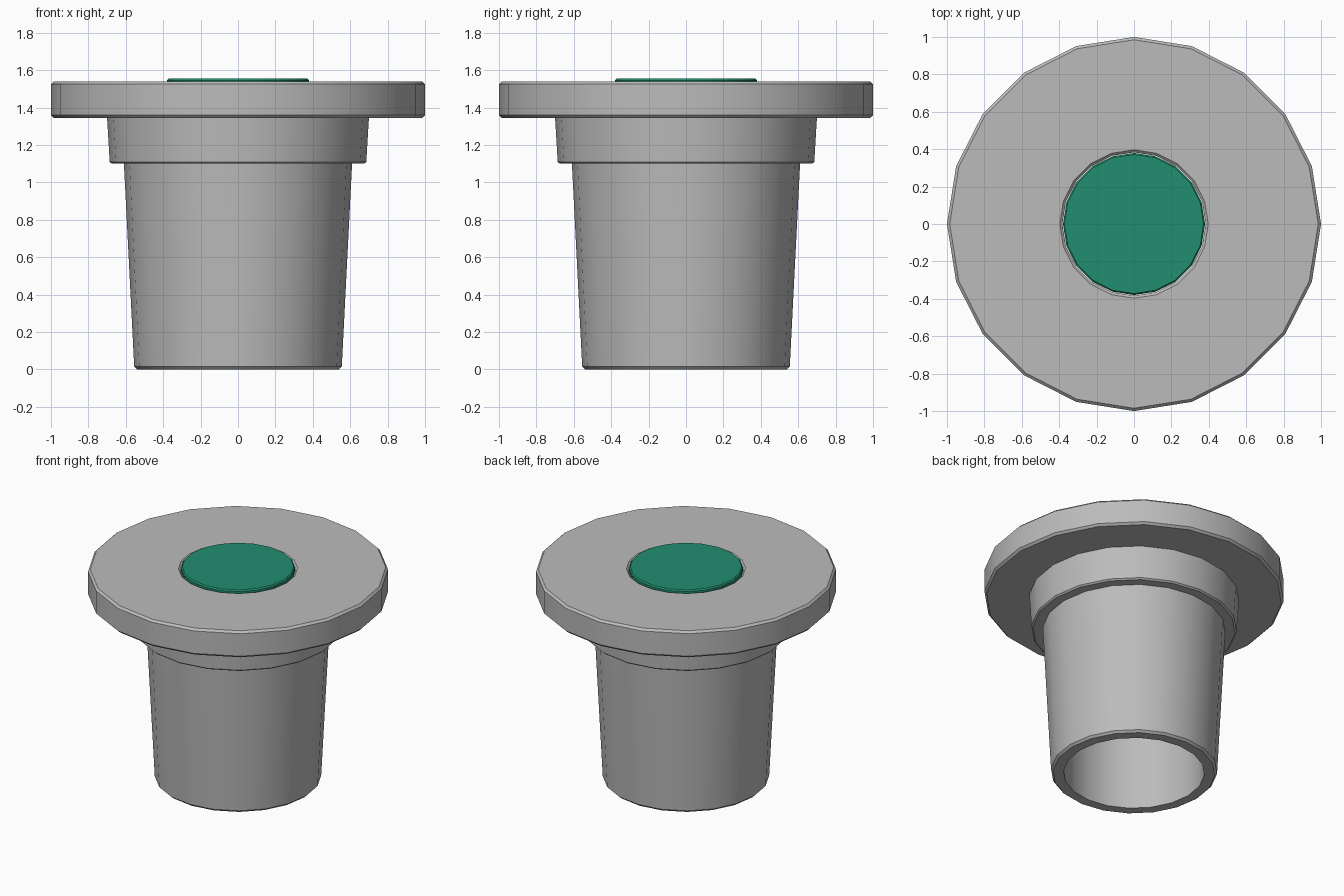
import bpy, bmesh, math

if "Cube" in bpy.data.objects:
    bpy.data.objects.remove(bpy.data.objects["Cube"])

SIDES = 20


def material(name, rgb):
    m = bpy.data.materials.new(name)
    m.diffuse_color = (*rgb, 1.0)
    m.use_nodes = True
    m.node_tree.nodes["Principled BSDF"].inputs["Base Color"].default_value = m.diffuse_color
    return m


def lathe(name, profile, mat, closed=False):
    """Spin (radius, z) points around z; radius 0 makes a flat cap."""
    bm = bmesh.new()
    rings = []
    for r, z in profile:
        rings.append([bm.verts.new((r * math.cos(2 * math.pi * i / SIDES),
                                    r * math.sin(2 * math.pi * i / SIDES), z))
                      for i in range(SIDES)])
    pairs = list(zip(rings, rings[1:]))
    if closed:
        pairs.append((rings[-1], rings[0]))
    else:
        bm.faces.new(rings[0])
        bm.faces.new(rings[-1])
    for a, b in pairs:
        for i in range(SIDES):
            j = (i + 1) % SIDES
            bm.faces.new((a[i], a[j], b[j], b[i]))
    bmesh.ops.recalc_face_normals(bm, faces=bm.faces)
    me = bpy.data.meshes.new(name)
    bm.to_mesh(me)
    bm.free()
    me.materials.append(mat)
    ob = bpy.data.objects.new(name, me)
    bpy.context.collection.objects.link(ob)
    bpy.context.view_layer.objects.active = ob
    ob.select_set(True)
    bpy.ops.object.shade_smooth_by_angle(angle=math.radians(30))
    ob.select_set(False)
    return ob


grey = material("light grey", (0.5, 0.5, 0.5))
green = material("green", (0.015, 0.27, 0.16))

# Hollow housing: tapered tube, collar, wide flange, bore open at the bottom
lathe("housing", [
    (0.47, 0.0), (0.54, 0.0), (0.555, 0.015),
    (0.61, 1.10), (0.675, 1.10), (0.686, 1.11),
    (0.70, 1.345), (0.985, 1.345), (1.0, 1.36),
    (1.0, 1.525), (0.985, 1.54), (0.397, 1.54),
    (0.383, 1.526), (0.383, 1.44), (0.47, 1.44)], grey, closed=True)

# Button plug seated in the flange opening
lathe("button", [(0.38, 1.43), (0.38, 1.546), (0.372, 1.555)], green)
